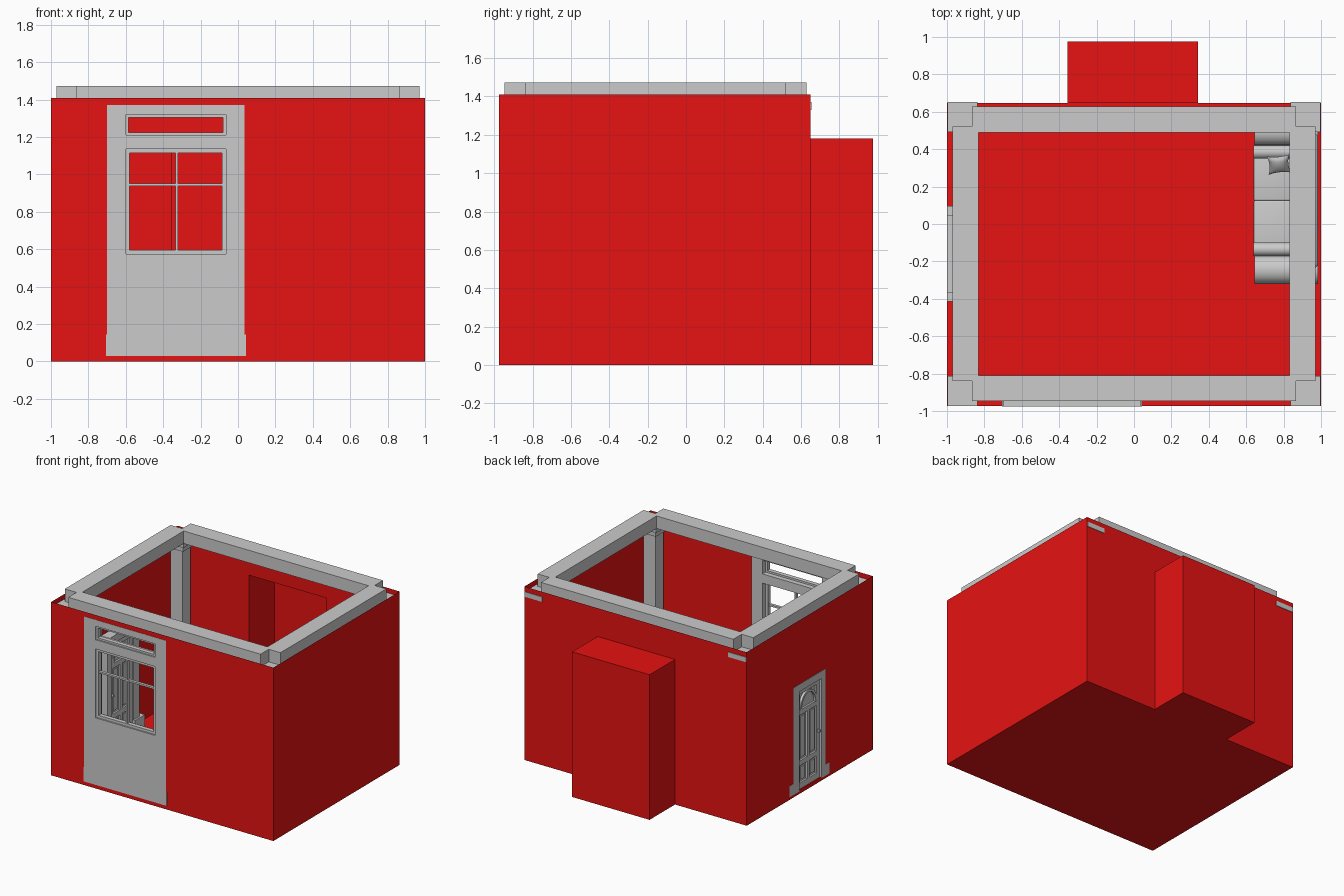
import bpy, bmesh, math
from mathutils import Vector, Matrix

if "Cube" in bpy.data.objects:
    bpy.data.objects.remove(bpy.data.objects["Cube"])


def material(name, col):
    m = bpy.data.materials.new(name)
    m.diffuse_color = (*col, 1)
    m.use_nodes = True
    m.node_tree.nodes["Principled BSDF"].inputs["Base Color"].default_value = m.diffuse_color
    return m


RED = material("wall red", (0.8, 0.006, 0.006))
GREY = material("plain grey", (0.6, 0.6, 0.6))


def finish(name, bm, mat, smooth=False):
    me = bpy.data.meshes.new(name)
    bmesh.ops.recalc_face_normals(bm, faces=bm.faces)
    bm.to_mesh(me)
    bm.free()
    me.materials.append(mat)
    ob = bpy.data.objects.new(name, me)
    bpy.context.collection.objects.link(ob)
    if smooth:
        bpy.ops.object.select_all(action='DESELECT')
        ob.select_set(True)
        bpy.context.view_layer.objects.active = ob
        bpy.ops.object.shade_smooth_by_angle(angle=math.radians(35))
    return ob


def boxes(name, spans, mat=GREY, bevel=0, smooth=False):
    """One object from boxes given as (x0, x1, y0, y1, z0, z1)."""
    bm = bmesh.new()
    for x0, x1, y0, y1, z0, z1 in spans:
        mtx = Matrix.Translation(((x0 + x1) / 2, (y0 + y1) / 2, (z0 + z1) / 2)) @ \
            Matrix.Diagonal((x1 - x0, y1 - y0, z1 - z0, 1))
        bmesh.ops.create_cube(bm, size=1, matrix=mtx)
    if bevel:
        bmesh.ops.bevel(bm, geom=bm.edges[:], offset=bevel, segments=3,
                        profile=0.5, affect='EDGES')
    return finish(name, bm, mat, smooth)


def extrude_x(name, pts, x0, x1, smooth=True):
    """Extrude a (y, z) profile along x."""
    bm = bmesh.new()
    f = bm.faces.new([bm.verts.new((x0, y, z)) for y, z in pts])
    r = bmesh.ops.extrude_face_region(bm, geom=[f])
    vs = [g for g in r['geom'] if isinstance(g, bmesh.types.BMVert)]
    bmesh.ops.translate(bm, verts=vs, vec=(x1 - x0, 0, 0))
    return finish(name, bm, GREY, smooth)


def wall(name, place, a0, a1, top, hole=None):
    """Thin wall in (a, z) with an optional rectangular hole."""
    rects = [(a0, a1, 0, top)]
    if hole:
        h0, h1, z0, z1 = hole
        rects = [(a0, h0, 0, top), (h1, a1, 0, top), (h0, h1, z1, top)]
        if z0 > 0:
            rects.append((h0, h1, 0, z0))
    bm = bmesh.new()
    for p, q, r, s in rects:
        bm.faces.new([bm.verts.new(place(a, z))
                      for a, z in ((p, r), (q, r), (q, s), (p, s))])
    bmesh.ops.remove_doubles(bm, verts=bm.verts, dist=1e-5)
    return finish(name, bm, RED)


# Room shell
F, B, A, H, AH = -0.974, 0.648, 0.975, 1.41, 1.18
AX0, AX1 = -0.355, 0.342
wall("front_wall", lambda a, z: (a, F, z), -1, 1, H, (-0.69, 0.03, 0.04, 1.36))
wall("left_wall", lambda a, z: (-0.998, a, z), F, B, H, (-0.355, 0.036, 0.03, 0.88))
wall("right_wall", lambda a, z: (1, a, z), F, B, H)
wall("back_wall", lambda a, z: (a, B, z), -1, 1, H, (AX0, AX1, 0, AH))
wall("alcove_back", lambda a, z: (a, A, z), AX0, AX1, AH)
wall("alcove_left", lambda a, z: (AX0, a, z), B, A, AH)
wall("alcove_right", lambda a, z: (AX1, a, z), B, A, AH)


def plate(name, x0, x1, y0, y1, z):
    bm = bmesh.new()
    bm.faces.new([bm.verts.new(p) for p in
                  ((x0, y0, z), (x1, y0, z), (x1, y1, z), (x0, y1, z))])
    finish(name, bm, RED)


plate("floor", -1, 1, F, B, 0)
plate("alcove_floor", AX0, AX1, B, A, 0)
plate("alcove_ceiling", AX0, AX1, B, A, AH)

# Corner columns with stepped capitals and bases
for i, (cx, cy) in enumerate([(sx * 0.917, y) for sx in (-1, 1) for y in (-0.893, 0.573)]):
    steps = [(0.07, 0.001, 0.06), (0.0525, 0.06, 1.29), (0.065, 1.29, 1.33), (0.08, 1.33, 1.37)]
    boxes("column_%d" % i, [(cx - h, cx + h, cy - h, cy + h, a, b) for h, a, b in steps])

# Ceiling beams, leaving the corners notched
for name, s in (("front_beam", (-0.865, 0.865, -0.945, -0.81, 1.37, 1.472)),
                ("back_beam", (-0.865, 0.865, 0.49, 0.627, 1.37, 1.472)),
                ("left_beam", (-0.97, -0.832, -0.84, 0.52, 1.37, 1.472)),
                ("right_beam", (0.832, 0.97, -0.84, 0.52, 1.37, 1.472))):
    boxes(name, [s])

# Window unit in the front wall: panel, stiles, rails and plinths
y0, y1 = -0.976, -0.89
boxes("window_surround", [
    (-0.70, -0.60, y0, y1, 0.03, 1.372), (-0.065, 0.035, y0, y1, 0.03, 1.372),
    (-0.60, -0.065, y0, y1, 0.03, 0.575), (-0.60, -0.065, y0, y1, 1.135, 1.21),
    (-0.60, -0.065, y0, y1, 1.32, 1.372),
    (-0.707, -0.60, y0 + 0.0005, y1 + 0.01, 0.03, 0.145),
    (-0.065, 0.042, y0 + 0.0005, y1 + 0.01, 0.03, 0.145)])


def sash(x0, x1, z0, z1, w):
    a, b = -0.965, -0.93
    return [(x0, x0 + w, a, b, z0, z1), (x1 - w, x1, a, b, z0, z1),
            (x0 + w, x1 - w, a, b, z0, z0 + w), (x0 + w, x1 - w, a, b, z1 - w, z1)]


boxes("transom_sash", sash(-0.60, -0.065, 1.21, 1.32, 0.015))
boxes("window_sash", sash(-0.60, -0.065, 0.575, 1.135, 0.021) + [
    (-0.335, -0.32, -0.962, -0.935, 0.596, 1.114),
    (-0.58, -0.085, -0.960, -0.937, 0.938, 0.952)])

# Door in the left wall: frame, plinths, leaf, rails and arched light
x0, x1 = -1.0, -0.92
boxes("door_frame", [
    (x0, x1, -0.365, -0.314, 0.02, 0.89), (x0, x1, -0.03, 0.046, 0.02, 0.89),
    (x0, x1, -0.314, -0.03, 0.83, 0.89),
    (x0 + 0.0005, x1 + 0.015, -0.415, -0.314, 0.02, 0.11),
    (x0 + 0.0005, x1 + 0.015, -0.03, 0.096, 0.02, 0.11)])
boxes("door_leaf", [(-0.965, -0.945, -0.314, -0.03, 0.02, 0.83)])
rails = [(-0.314, -0.28, 0.02, 0.83), (-0.064, -0.03, 0.02, 0.83),
         (-0.185, -0.159, 0.02, 0.64), (-0.28, -0.064, 0.02, 0.07),
         (-0.28, -0.064, 0.21, 0.25), (-0.28, -0.064, 0.62, 0.66),
         (-0.28, -0.064, 0.79, 0.83)]
boxes("door_rails", [(-0.98, -0.93, a, b, c, d) for a, b, c, d in rails])
boxes("door_panels", [(-0.972, -0.938, a + 0.018, b - 0.018, c + 0.018, d - 0.018)
                      for a, b in ((-0.28, -0.185), (-0.159, -0.064))
                      for c, d in ((0.07, 0.21), (0.25, 0.62))])
arc = [math.pi * i / 12 for i in range(13)]
ring = [(-0.172 + 0.108 * math.cos(t), 0.66 + 0.13 * math.sin(t)) for t in arc]
ring += [(-0.172 + 0.09 * math.cos(t), 0.66 + 0.11 * math.sin(t)) for t in reversed(arc)]
extrude_x("door_arch", ring, -0.985, -0.93, False)
boxes("door_handle", [(-1.0, -0.91, -0.30, -0.288, 0.40, 0.42)])

# Sofa against the right wall
C = 0.125
boxes("sofa_base", [(0.65, 0.985, C - 0.30, C + 0.30, 0.03, 0.12)])
boxes("sofa_feet", [(x, x + 0.03, y, y + 0.03, 0.001, 0.03)
                    for x in (0.66, 0.95) for y in (C - 0.34, C + 0.31)])
for n, a, b in (("near", C - 0.295, C), ("far", C, C + 0.295)):
    boxes("seat_cushion_" + n, [(0.64, 0.92, a, b, 0.12, 0.19)], bevel=0.008, smooth=True)
boxes("sofa_back", [(0.89, 0.985, C - 0.36, C + 0.36, 0.10, 0.38)], bevel=0.025, smooth=True)
for n, s in (("near", -1), ("far", 1)):
    # scrolled arm: inner face, round scroll, then down to the floor
    prof = [(0.295, 0.03), (0.295, 0.22)]
    for i in range(15):
        t = math.radians(165 - 250 * i / 14)
        prof.append((0.37 + 0.075 * math.cos(t), 0.225 + 0.065 * math.sin(t)))
    prof += [(0.365, 0.12), (0.365, 0.03)]
    extrude_x("sofa_arm_" + n, [(C + s * y, z) for y, z in prof], 0.645, 0.985)
    # bolster beside the arm
    bol = [(C + s * 0.26 + 0.036 * math.cos(math.tau * i / 20),
            0.226 + 0.036 * math.sin(math.tau * i / 20)) for i in range(20)]
    extrude_x("bolster_" + n, bol, 0.638, 0.89)

# Scatter pillow, pinched towards its corners
bm = bmesh.new()
N = 10
for side in (1, -1):
    g = bmesh.ops.create_grid(bm, x_segments=N, y_segments=N, size=1)
    for v in g['verts']:
        u, w = v.co.x, v.co.y
        puff = max(0, (1 - u * u) * (1 - w * w)) ** 0.5
        v.co = Vector((u * (1 - 0.16 * (1 - w * w)) * 0.06,
                       w * (1 - 0.16 * (1 - u * u)) * 0.06, side * 0.022 * puff))
bmesh.ops.remove_doubles(bm, verts=bm.verts, dist=1e-5)
bm.transform(Matrix.Translation((0.775, 0.318, 0.265)) @ Matrix.Rotation(0.1, 4, 'Z')
             @ Matrix.Rotation(math.radians(35), 4, 'X'))
finish("pillow", bm, GREY, True)
